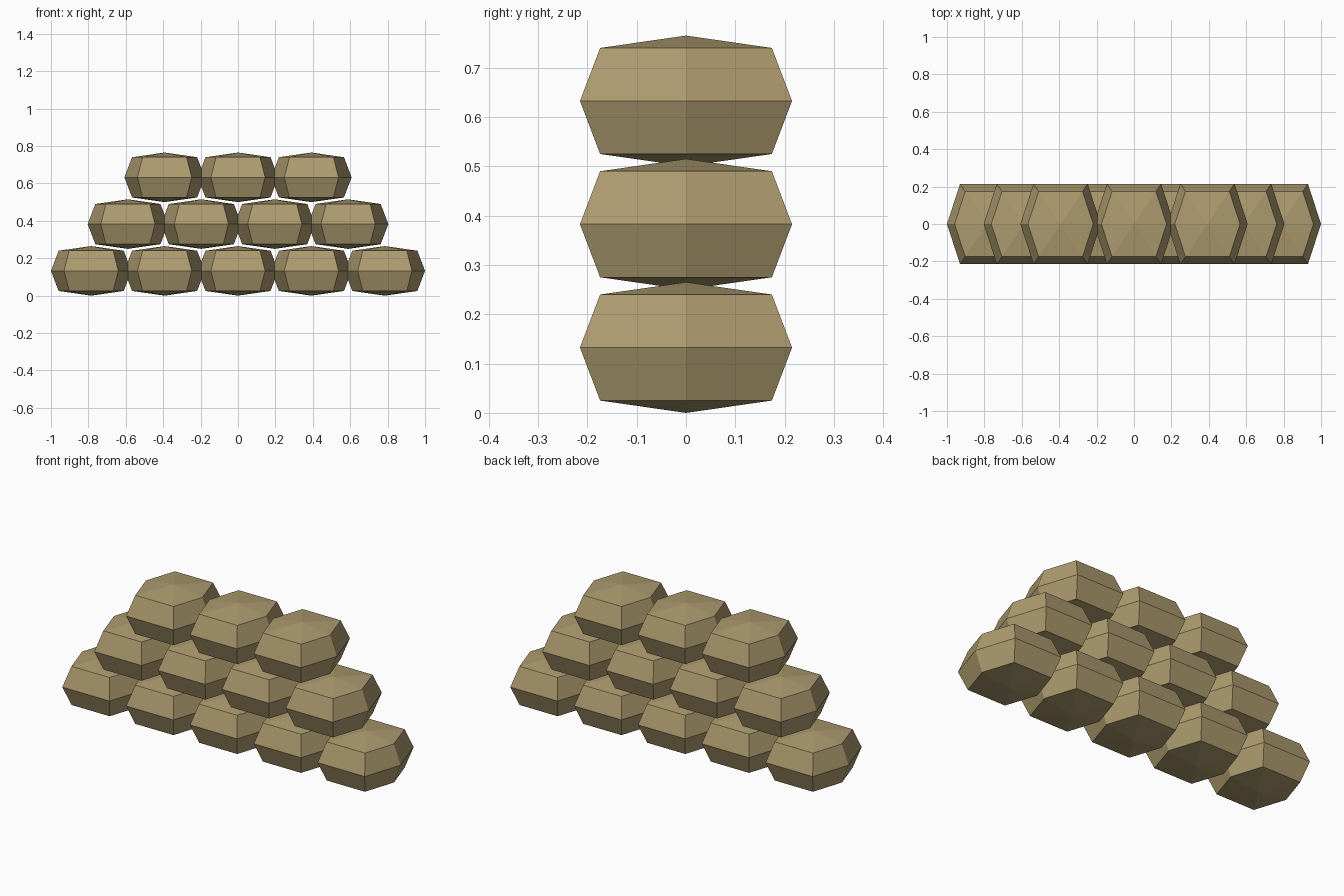
import bpy

if "Cube" in bpy.data.objects:
    bpy.data.objects.remove(bpy.data.objects["Cube"])

# Single sandy cloth colour
cloth = bpy.data.materials.new("sand_cloth")
cloth.diffuse_color = (0.42, 0.33, 0.16, 1.0)
cloth.use_nodes = True
cloth.node_tree.nodes["Principled BSDF"].inputs["Base Color"].default_value = cloth.diffuse_color

# Six-sided bag: pole, shoulder ring, wide middle ring, shoulder ring, pole
HALF_X, CORNER_X, HALF_Y = 0.215, 0.145, 0.215
HALF_Z, RING_Z, RING_SCALE = 0.1325, 0.1075, 0.81
outline = [(HALF_X, 0), (CORNER_X, HALF_Y), (-CORNER_X, HALF_Y),
           (-HALF_X, 0), (-CORNER_X, -HALF_Y), (CORNER_X, -HALF_Y)]
n = len(outline)


def make_bag_mesh():
    verts = [(0, 0, -HALF_Z)]
    for z, s in ((-RING_Z, RING_SCALE), (0, 1), (RING_Z, RING_SCALE)):
        verts += [(x * s, y * s, z) for x, y in outline]
    verts.append((0, 0, HALF_Z))
    top = len(verts) - 1
    faces = []
    for i in range(n):
        j = (i + 1) % n
        faces.append((0, 1 + j, 1 + i))
        for r in (1, 1 + n):
            faces.append((r + i, r + j, r + n + j, r + n + i))
        faces.append((1 + 2 * n + i, 1 + 2 * n + j, top))
    mesh = bpy.data.meshes.new("sandbag")
    mesh.from_pydata(verts, [], faces)
    mesh.materials.append(cloth)
    mesh.update()
    return mesh


# Staggered rows of bags, five at the bottom and three on top
bag = make_bag_mesh()
SPACING, ROW_HEIGHT = 0.3925, 0.25
for row, count in enumerate((5, 4, 3)):
    for k in range(count):
        ob = bpy.data.objects.new(f"sandbag_row{row + 1}_{k + 1}", bag)
        ob.location = ((k - (count - 1) / 2) * SPACING, 0, HALF_Z + row * ROW_HEIGHT)
        bpy.context.collection.objects.link(ob)
